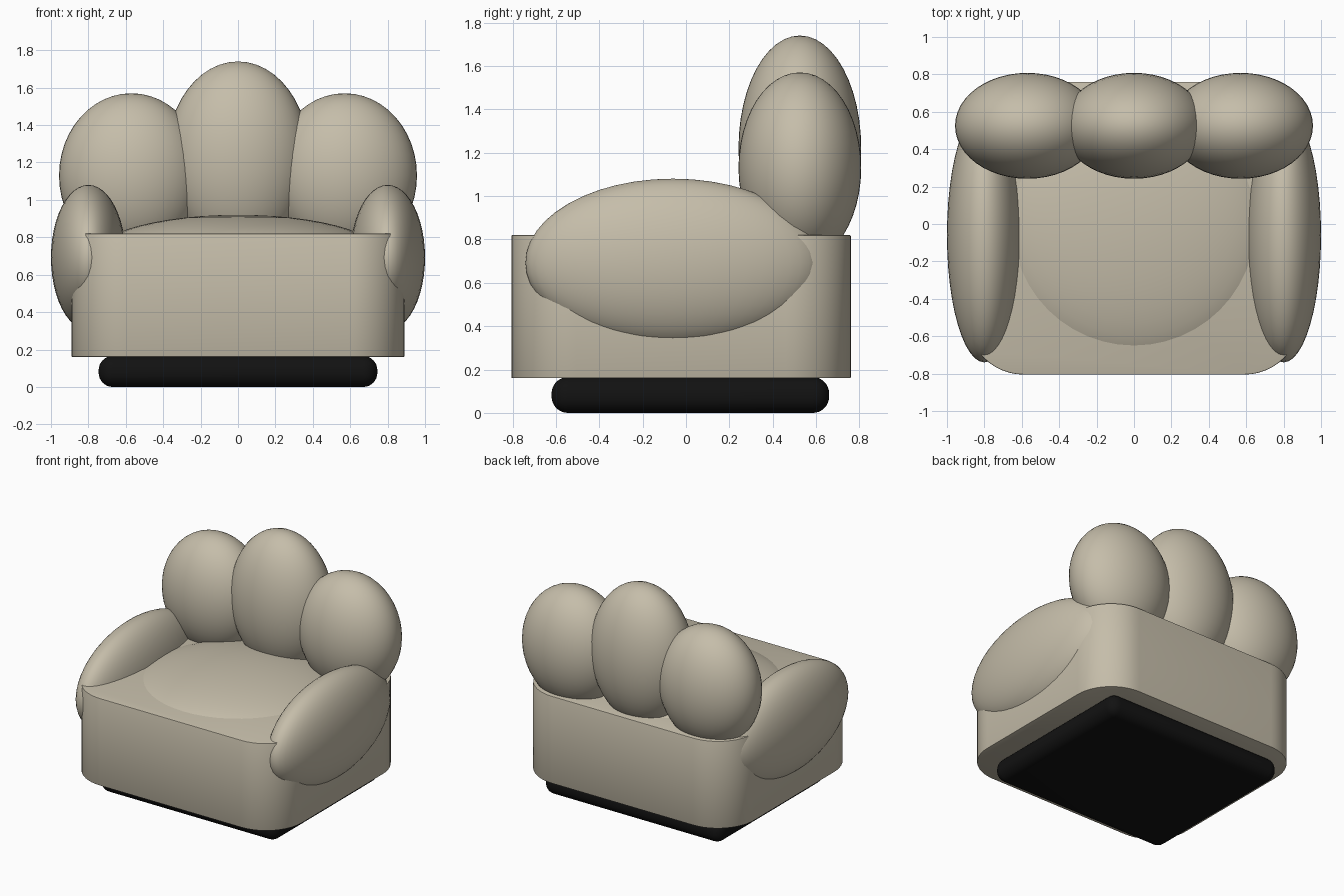
import bpy
import bmesh
from math import radians

default = bpy.data.objects.get("Cube")
if default:
    bpy.data.objects.remove(default, do_unlink=True)


def make_material(name, color):
    mat = bpy.data.materials.new(name)
    mat.use_nodes = True
    mat.diffuse_color = (*color, 1)
    mat.node_tree.nodes["Principled BSDF"].inputs["Base Color"].default_value = (*color, 1)
    return mat


beige = make_material("beige fabric", (0.56, 0.51, 0.40))
black = make_material("black plinth", (0.006, 0.006, 0.006))


def finish(obj, name, mat, angle):
    obj.name = obj.data.name = name
    obj.data.materials.append(mat)
    bpy.ops.object.select_all(action='DESELECT')
    obj.select_set(True)
    bpy.context.view_layer.objects.active = obj
    bpy.ops.object.shade_smooth_by_angle(angle=radians(angle))


def cushion(name, center, radii):
    """Ellipsoid pad with the given half sizes."""
    bpy.ops.mesh.primitive_uv_sphere_add(segments=48, ring_count=24, location=center)
    obj = bpy.context.object
    obj.scale = radii
    bpy.ops.object.transform_apply(location=False, rotation=False, scale=True)
    finish(obj, name, beige, 60)


def block(name, low, high, mat, corner, edge):
    """Box with rounded upright corners and softened rims."""
    bm = bmesh.new()
    bmesh.ops.create_cube(bm, size=1)
    for v in bm.verts:
        for i in range(3):
            v.co[i] = low[i] if v.co[i] < 0 else high[i]
    if corner:
        upright = [e for e in bm.edges
                   if abs(e.verts[0].co.z - e.verts[1].co.z) > 0.01]
        bmesh.ops.bevel(bm, geom=upright, offset=corner, segments=12,
                        profile=0.5, affect='EDGES')
    rims = [e for e in bm.edges
            if not corner or abs(e.verts[0].co.z - e.verts[1].co.z) < 0.01]
    bmesh.ops.bevel(bm, geom=rims, offset=edge, segments=2 if corner else 8,
                    profile=0.5, affect='EDGES')
    mesh = bpy.data.meshes.new(name)
    bm.to_mesh(mesh)
    bm.free()
    obj = bpy.data.objects.new(name, mesh)
    bpy.context.collection.objects.link(obj)
    finish(obj, name, mat, 30)


# Plinth and upholstered body
block("plinth", (-0.745, -0.62, 0), (0.745, 0.66, 0.165), black, 0, 0.075)
block("body", (-0.89, -0.805, 0.16), (0.89, 0.76, 0.82), beige, 0.3, 0.005)

# Domed seat and tall middle back pad
cushion("seat_cushion", (0, 0, 0.72), (0.75, 0.75, 0.2))
cushion("back_cushion_middle", (0, 0.525, 1.22), (0.385, 0.283, 0.52))

# Mirrored armrests and outer back pads
for side, x in (("left", 1), ("right", -1)):
    cushion("armrest_" + side, (x * 0.8, -0.06, 0.692), (0.2, 0.68, 0.388))
    cushion("back_cushion_" + side, (x * 0.57, 0.525, 1.13), (0.387, 0.283, 0.44))
